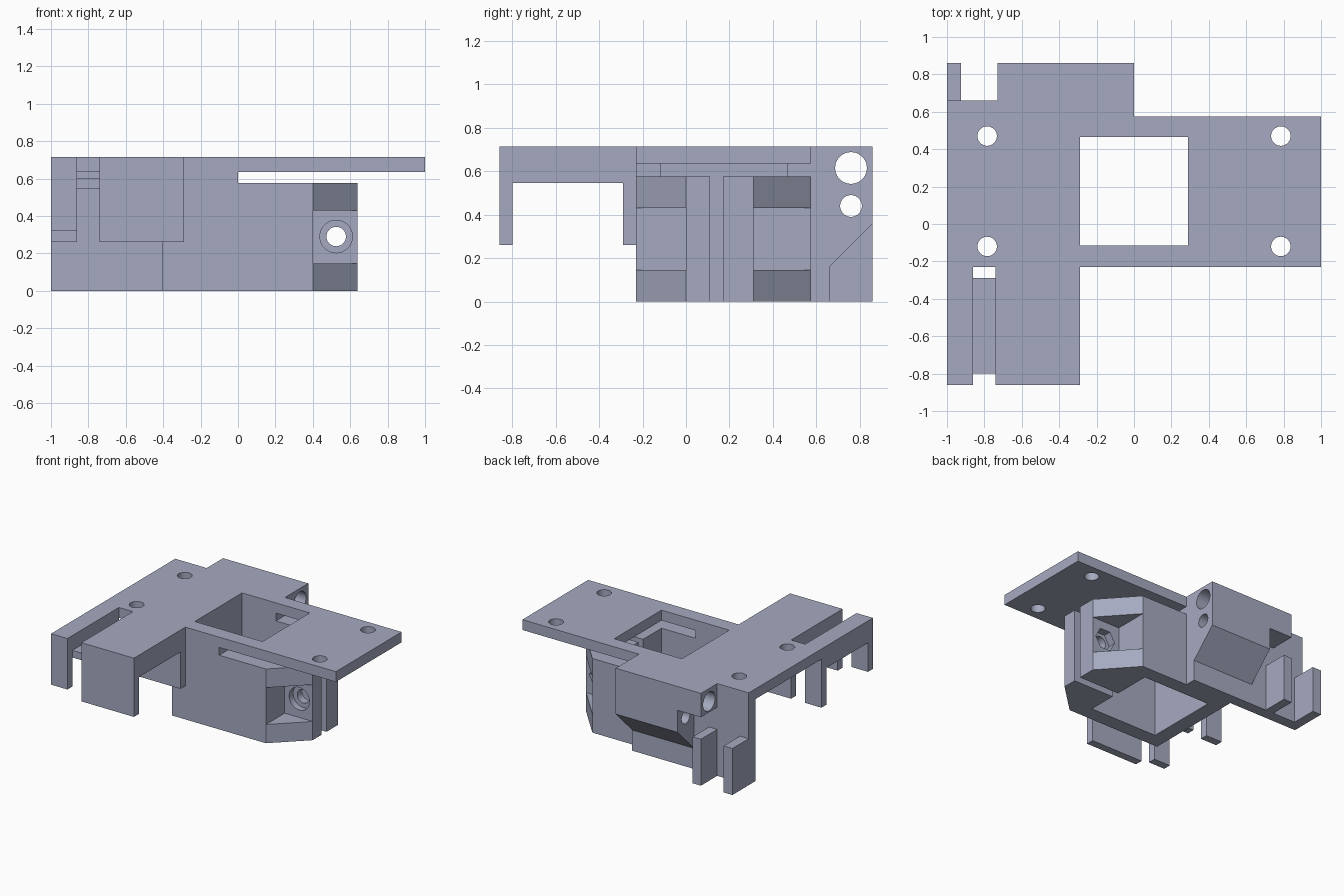
import bpy, bmesh, math
from mathutils import Vector

if "Cube" in bpy.data.objects:
    bpy.data.objects.remove(bpy.data.objects["Cube"])

mat = bpy.data.materials.new("blue grey")
mat.diffuse_color = (0.376, 0.402, 0.527, 1)
mat.use_nodes = True
mat.node_tree.nodes["Principled BSDF"].inputs["Base Color"].default_value = mat.diffuse_color


def prism(name, pts, lo, hi, axis='z'):
    """Extrude a 2D outline along an axis (z: xy outline, x: yz, y: xz)."""
    def place(p, h):
        return {'z': (p[0], p[1], h), 'x': (h, p[0], p[1]), 'y': (p[0], h, p[1])}[axis]
    bm = bmesh.new()
    a = [bm.verts.new(place(p, lo)) for p in pts]
    b = [bm.verts.new(place(p, hi)) for p in pts]
    bm.faces.new(a)
    bm.faces.new(b)
    n = len(pts)
    for i in range(n):
        j = (i + 1) % n
        bm.faces.new((a[i], a[j], b[j], b[i]))
    bmesh.ops.recalc_face_normals(bm, faces=bm.faces)
    me = bpy.data.meshes.new(name)
    bm.to_mesh(me)
    bm.free()
    me.materials.append(mat)
    ob = bpy.data.objects.new(name, me)
    bpy.context.collection.objects.link(ob)
    return ob


def box(name, x0, x1, y0, y1, z0, z1):
    return prism(name, [(x0, y0), (x1, y0), (x1, y1), (x0, y1)], z0, z1)


def rod(name, u, v, r, lo, hi, axis, sides=48):
    pts = [(u + r * math.cos(2 * math.pi * i / sides),
            v + r * math.sin(2 * math.pi * i / sides)) for i in range(sides)]
    return prism(name, pts, lo, hi, axis)


def cut(ob, *cutters):
    """Subtract the cutters, then remove them."""
    bpy.context.view_layer.objects.active = ob
    for c in cutters:
        m = ob.modifiers.new("cut", 'BOOLEAN')
        m.operation = 'DIFFERENCE'
        m.solver = 'EXACT'
        m.object = c
        bpy.ops.object.modifier_apply(modifier=m.name)
        bpy.data.objects.remove(c)


def smooth(ob):
    bpy.ops.object.select_all(action='DESELECT')
    ob.select_set(True)
    bpy.context.view_layer.objects.active = ob
    bpy.ops.object.shade_smooth_by_angle(angle=math.radians(20))


TOP = 0.715

# Mounting plate with square opening and four screw holes
plate = box("mounting_plate", -1, 1, -0.23, 0.575, 0.635, TOP)
cut(plate, box("opening", -0.29, 0.29, -0.115, 0.465, 0.5, 0.8),
    *[rod("screw_hole", x, y, 0.052, 0.5, 0.8, 'z')
      for x in (-0.785, 0.785) for y in (-0.12, 0.47)])
smooth(plate)

# Clamp body: chamfered block, open in the middle, split at the right end
body = prism("clamp_body", [(-0.405, -0.23), (0.4, -0.23), (0.64, 0), (0.64, 0.31),
                            (0.4, 0.575), (-0.405, 0.575)], 0, 0.635)
cut(body,
    box("opening", -0.29, 0.29, -0.115, 0.465, -0.1, 0.8),
    box("plate_gap", 0, 0.8, -0.4, 0.8, 0.575, 0.8),
    box("split", 0.2, 0.8, 0.11, 0.17, -0.1, 0.8),
    box("front_pocket", 0.4, 0.8, -0.4, 0.0, 0.145, 0.43),
    box("back_pocket", 0.4, 0.8, 0.31, 0.8, 0.145, 0.43),
    rod("bolt_hole", 0.525, 0.29, 0.052, -0.3, 0.7, 'y'),
    rod("bolt_head_seat", 0.525, 0.29, 0.087, -0.2, 0.05, 'y'),
    rod("nut_seat", 0.525, 0.29, 0.087, 0.25, 0.5, 'y', 6))
smooth(body)

# Back wall, full height
box("back_wall", -1, 0, 0.575, 0.66, 0, TOP)

# Rear block with sloped underside, stepped end and two cross holes
rear = prism("rear_block", [(0.66, 0.16), (0.86, 0.36), (0.86, TOP), (0.66, TOP)],
             -0.73, 0, 'x')
cut(rear, box("step", -0.9, -0.53, 0.5, 1, 0, 0.53),
    rod("large_cross_hole", 0.76, 0.615, 0.073, -0.9, 0.2, 'x'),
    rod("small_cross_hole", 0.76, 0.44, 0.05, -0.9, 0.2, 'x'))
smooth(rear)

# Two rear guide posts
for name, x0, x1 in (("outer_post", -1, -0.925), ("inner_post", -0.73, -0.66)):
    box(name, x0, x1, 0.66, 0.86, 0, 0.36)

# Front arm: two bridge-shaped strips with legs, joined by a sunken web
for name, x0, x1, foot in (("narrow_arm", -1, -0.86, 0.32), ("wide_arm", -0.74, -0.29, 0.26)):
    prism(name, [(-0.86, foot), (-0.80, foot), (-0.80, 0.545), (-0.29, 0.545),
                 (-0.29, 0.26), (-0.23, 0.26), (-0.23, TOP), (-0.86, TOP)], x0, x1, 'x')
box("arm_web", -0.86, -0.74, -0.80, -0.29, 0.545, 0.60)
